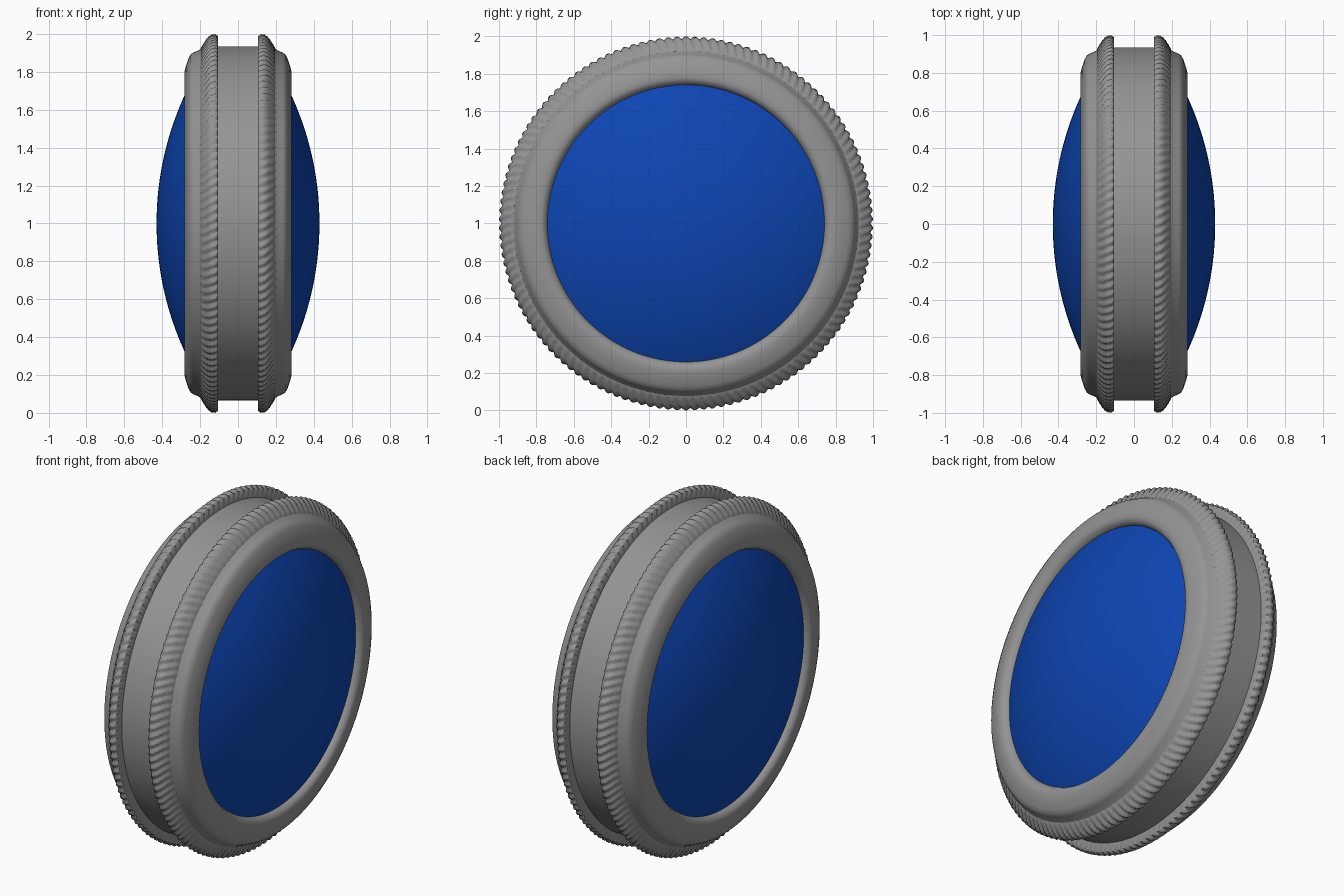
import bpy, bmesh
from math import sin, cos, pi, tau, radians, sqrt

cube = bpy.data.objects.get("Cube")
if cube:
    bpy.data.objects.remove(cube)


def material(name, color, rough):
    m = bpy.data.materials.new(name)
    m.use_nodes = True
    m.diffuse_color = color
    shader = m.node_tree.nodes["Principled BSDF"]
    shader.inputs["Base Color"].default_value = color
    shader.inputs["Roughness"].default_value = rough
    return m


grey = material("grey metal", (0.3, 0.3, 0.3, 1), 0.6)
blue = material("deep blue", (0.004, 0.06, 0.45, 1), 0.5)


def lathe(name, profile, mat, segments, turn=0, closed=False, ripple=None, sharp=40):
    """Spin (x, radius) points about the x axis; turn spins the part about z."""
    bm = bmesh.new()
    rings = []
    for i in range(segments):
        a = tau * i / segments
        ring = []
        for k, (x, r) in enumerate(profile):
            if ripple:
                r += ripple(a, k)
            ring.append(bm.verts.new((x, r * cos(a), r * sin(a))))
        rings.append(ring)
    count = len(profile)
    for i in range(segments):
        here, there = rings[i], rings[(i + 1) % segments]
        for k in range(count if closed else count - 1):
            n = (k + 1) % count
            bm.faces.new((here[k], here[n], there[n], there[k]))
    # Weld the poles and turn all faces outward
    bmesh.ops.remove_doubles(bm, verts=bm.verts, dist=1e-5)
    bmesh.ops.recalc_face_normals(bm, faces=bm.faces)
    mesh = bpy.data.meshes.new(name)
    bm.to_mesh(mesh)
    bm.free()
    mesh.materials.append(mat)
    ob = bpy.data.objects.new(name, mesh)
    bpy.context.collection.objects.link(ob)
    ob.location.z = 1
    ob.rotation_euler.z = turn
    bpy.ops.object.select_all(action="DESELECT")
    ob.select_set(True)
    bpy.context.view_layer.objects.active = ob
    bpy.ops.object.shade_smooth_by_angle(angle=radians(sharp))
    return ob


# Slanted rope ridges, strongest at the middle of the bead
RIDGES = 130
STRENGTH = (0, 0.004, 0.007, 0.008, 0.008, 0.008, 0.006, 0.002, 0)


def rope(a, k):
    return STRENGTH[k] * sin(RIDGES * (a + 0.009 * (len(STRENGTH) - k)* -1))


# Central groove band
lathe("groove_band", [(-0.12, 0), (-0.12, 0.935), (0.12, 0.935), (0.12, 0)], grey, 160)

bead = [(0.105, 0.91), (0.105, 0.985), (0.12, 0.993), (0.14, 0.99), (0.155, 0.98),
        (0.168, 0.965), (0.182, 0.945), (0.196, 0.925), (0.2, 0.9)]
collar = [(0.11, 0.92), (0.19, 0.928), (0.205, 0.915), (0.235, 0.902), (0.25, 0.892),
          (0.262, 0.87), (0.274, 0.835), (0.283, 0.8), (0.283, 0.775), (0.275, 0.755),
          (0.25, 0.74), (0.2, 0.738), (0.11, 0.738)]

# Shallow spherical cap closed by a flat back
SPHERE, APEX, EDGE, STEPS = 1.62, 0.43, 0.742, 20
dome = [(0.15, 0), (0.15, EDGE)]
for i in range(STEPS + 1):
    r = EDGE * (1 - i / STEPS)
    dome.append((APEX - SPHERE + sqrt(SPHERE ** 2 - r ** 2), r))

for side, turn in (("left", 0), ("right", pi)):
    lathe(side + "_rope_bead", bead, grey, RIDGES * 6, turn, True, rope, 60)
    lathe(side + "_collar", collar, grey, 160, turn, True)
    lathe(side + "_dome", dome, blue, 128, turn)
